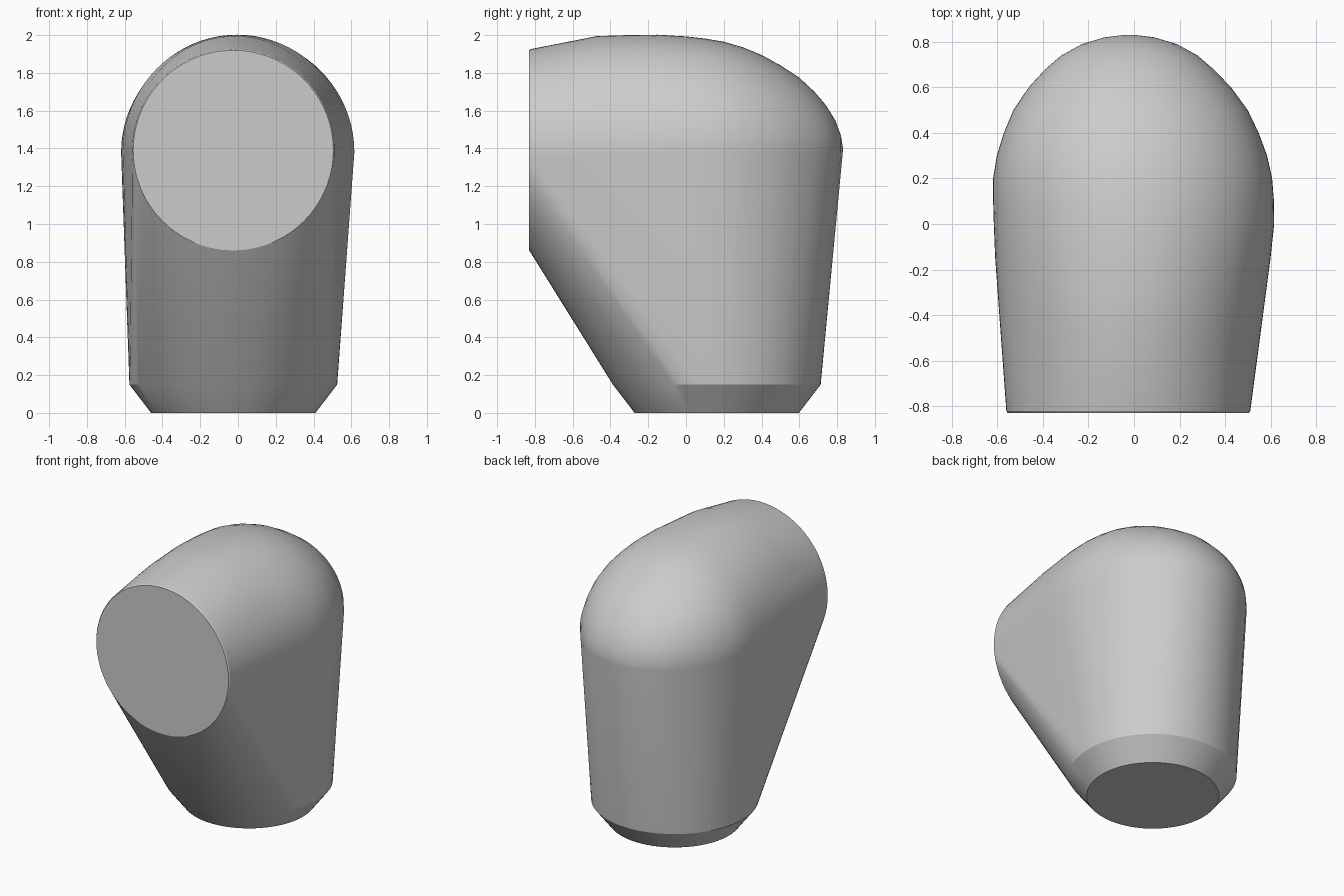
import bpy, bmesh, math

cube = bpy.data.objects.get("Cube")
if cube:
    bpy.data.objects.remove(cube, do_unlink=True)

grey = bpy.data.materials.new("neutral grey")
grey.use_nodes = True
grey.diffuse_color = (0.6, 0.6, 0.6, 1)
grey.node_tree.nodes["Principled BSDF"].inputs["Base Color"].default_value = (0.6, 0.6, 0.6, 1)

bm = bmesh.new()
CX = -0.025


def arc(point, start, end, steps):
    """Add the points of an arc, each placed by point(cos, sin)."""
    for i in range(steps):
        a = start + (end - start) * i / (steps - 1)
        bm.verts.new(point(math.cos(a), math.sin(a)))


# Round front face with a fine rim
for y, r in ((-0.83, 0.53), (-0.822, 0.536)):
    arc(lambda c, s: (CX + r * c, y, 1.39 + r * s), 0, math.tau * 71 / 72, 72)

# Foot: flat base and the top of its bevel
for z, r in ((0, 0.435), (0.15, 0.55)):
    arc(lambda c, s: (CX + r * c, 0.163 + r * s, z), 0, math.tau * 71 / 72, 72)

# Rounded crown: half sections (y, centre x, half width, height)
sections = (
    (-0.47, -0.015, 0.565, 0.615), (-0.3, -0.01, 0.585, 0.62),
    (-0.15, -0.005, 0.605, 0.622), (0, 0, 0.616, 0.613),
    (0.1, -0.002, 0.617, 0.602), (0.2, -0.006, 0.613, 0.585),
    (0.3, -0.009, 0.594, 0.556), (0.4, -0.012, 0.56, 0.515),
    (0.5, -0.015, 0.515, 0.46), (0.6, -0.018, 0.445, 0.395),
    (0.68, -0.02, 0.37, 0.32), (0.74, -0.02, 0.3, 0.25),
    (0.79, -0.02, 0.21, 0.17), (0.82, -0.02, 0.11, 0.09), (0.83, -0.02, 0.03, 0.03),
)
for y, cx, w, h in sections:
    arc(lambda c, s: (cx + w * c, y, 1.38 + h * s), 0, math.pi, 41)

# Wrap everything in one taut skin
hull = bmesh.ops.convex_hull(bm, input=bm.verts)
loose = {g for g in hull["geom_interior"] + hull["geom_unused"] if isinstance(g, bmesh.types.BMVert)}
bmesh.ops.delete(bm, geom=list(loose), context='VERTS')
bmesh.ops.dissolve_limit(bm, angle_limit=math.radians(0.3), verts=bm.verts, edges=bm.edges)
bmesh.ops.recalc_face_normals(bm, faces=bm.faces)

mesh = bpy.data.meshes.new("elbow_body")
bm.to_mesh(mesh)
bm.free()
mesh.materials.append(grey)
body = bpy.data.objects.new("elbow_body", mesh)
bpy.context.collection.objects.link(body)
bpy.ops.object.select_all(action='DESELECT')
body.select_set(True)
bpy.context.view_layer.objects.active = body
bpy.ops.object.shade_smooth_by_angle(angle=math.radians(20))
